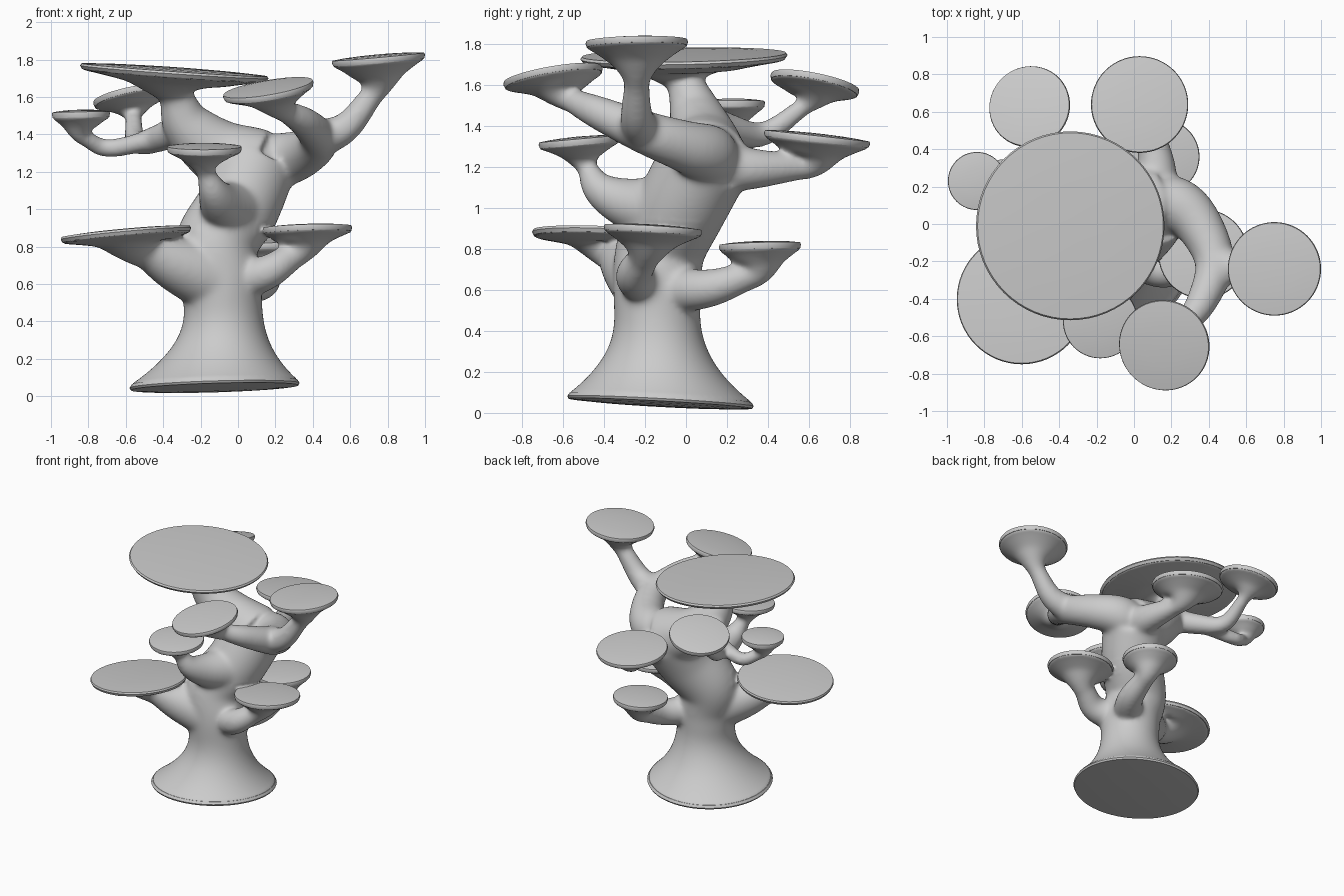
import bpy, bmesh, math
from mathutils import Vector

cube = bpy.data.objects.get("Cube")
if cube:
    bpy.data.objects.remove(cube, do_unlink=True)

stone = bpy.data.materials.new("warm_grey")
stone.use_nodes = True
GREY = (0.6, 0.6, 0.6, 1)
stone.diffuse_color = GREY
stone.node_tree.nodes["Principled BSDF"].inputs["Base Color"].default_value = GREY

SIDES = 64
wood = bmesh.new()
frames = []


def add_object(name, bm):
    mesh = bpy.data.meshes.new(name)
    bm.to_mesh(mesh)
    bm.free()
    mesh.materials.append(stone)
    obj = bpy.data.objects.new(name, mesh)
    bpy.context.scene.collection.objects.link(obj)
    return obj


def spline(points, steps=7):
    """Smooth curve through the points."""
    p = [Vector(q) for q in points]
    p = [p[0] * 2 - p[1]] + p + [p[-1] * 2 - p[-2]]
    out = []
    for a, b, c, d in zip(p, p[1:], p[2:], p[3:]):
        for i in range(steps):
            t = i / steps
            out.append(0.5 * (2 * b + (c - a) * t + (2 * a - 5 * b + 4 * c - d) * t * t
                              + (3 * b - a - 3 * c + d) * t ** 3))
    return out + [p[-2]]


def sweep(bm, rings):
    """Skin a chain of rings, keeping them untwisted, and close both ends."""
    normal = rings[0][1]
    side = normal.orthogonal().normalized()
    loops = []
    for c, n, r in rings:
        side = normal.rotation_difference(n) @ side
        normal = n
        up = n.cross(side)
        loops.append([bm.verts.new(c + (side * math.cos(a) + up * math.sin(a)) * r)
                      for a in (math.tau * k / SIDES for k in range(SIDES))])
    for lo, hi in zip(loops, loops[1:]):
        for k in range(SIDES):
            j = (k + 1) % SIDES
            bm.faces.new((lo[k], lo[j], hi[j], hi[k]))
    bm.faces.new(loops[0][::-1])
    bm.faces.new(loops[-1])


def add_plate(name, centre, n, radius):
    """Thin plate with a rounded rim and a faintly domed face."""
    bm = bmesh.new()
    profile = [(-.03, .975), (-.012, 1), (0, .985), (.006, .75), (.01, .45), (.012, .1)]
    sweep(bm, [(centre + n * h, n, radius * f) for h, f in profile])
    disc = add_object(name, bm)
    bpy.ops.object.select_all(action='DESELECT')
    disc.select_set(True)
    bpy.context.view_layer.objects.active = disc
    bpy.ops.object.shade_smooth_by_angle(angle=math.radians(40))


def limb(name, centre, radius, thick, path, slope=(0, 0), stem=None, facing=1, power=1.9, ease=1):
    """Branch that tapers along its path, then flares out into a tilted plate."""
    centre = Vector(centre)
    n = Vector((-slope[0], -slope[1], 1)).normalized() * facing
    stem = stem or min(radius / 4, 0.09)
    pos = spline(path)
    last = len(pos) - 1
    rings = []
    for i, p in enumerate(pos):
        tangent = (pos[min(i + 1, last)] - pos[max(i - 1, 0)]).normalized()
        rings.append((p, tangent, thick + (stem - thick) * (i / last) ** ease))
    start, end = pos[-1], centre - n * 0.034
    bend = start + tangent * (end - start).length * 0.4
    for i in range(1, 17):
        u = i / 16
        c = start * (1 - u) ** 2 + bend * 2 * u * (1 - u) + end * u * u
        h = u * (1 - u) * 0.8 + u * u
        rings.append((c, tangent.lerp(n, min(1, 1.5 * u)).normalized(),
                      stem + (radius * 0.965 - stem) * h ** power))
    rings.append((centre - n * 0.013, n, radius * 0.99))
    rings.append((centre - n * 0.004, n, radius * 0.975))
    sweep(wood, rings)
    frames.append((centre, n, radius))
    add_plate(name, centre, n, radius)


# Joints shared by several limbs
CROWN = (.08, .09, 1.22)
WAIST = (-.06, -.14, .6)
TOP_FORK = (-.27, .05, 1.45)
FRONT_FORK = (.43, -.21, 1.37)
REAR_FORK = (-.42, .22, 1.38)

# Trunk, running down into the base
limb("base_plate", (-.125, -.125, .045), .455, .225,
     [CROWN, (0, -.02, 1.01), (-.12, -.12, .81), (-.09, -.14, .64), (-.08, -.14, .48)],
     slope=(.03, -.055), stem=.21, facing=-1, power=2.2)

# Crown limbs
limb("top_plate", (-.34, -.01, 1.745), .505, .22,
     [CROWN, (-.11, .09, 1.31), TOP_FORK, (-.33, 0, 1.6)], slope=(-.07, .02))
limb("front_high_plate", (.16, -.65, 1.65), .245, .17,
     [CROWN, (.23, .1, 1.26), (.35, -.01, 1.3), FRONT_FORK, (.36, -.42, 1.46), (.26, -.55, 1.52)],
     slope=(.17, .17))
limb("left_high_plate", (.75, -.24, 1.815), .25, .11,
     [FRONT_FORK, (.58, -.24, 1.44), (.71, -.24, 1.6)], slope=(.09, .02), ease=.7)
limb("back_plate", (.03, .64, 1.35), .26, .16,
     [CROWN, (.12, .3, 1.19), (.07, .56, 1.2)], slope=(0, -.11), ease=.8)
limb("back_right_plate", (-.56, .63, 1.615), .22, .09,
     [TOP_FORK, REAR_FORK, (-.54, .38, 1.36), (-.56, .57, 1.49)], slope=(.2, -.2), stem=.045)
limb("right_small_plate", (-.84, .23, 1.52), .155, .055,
     [REAR_FORK, (-.69, .3, 1.325), (-.82, .25, 1.38)], slope=(.02, 0), stem=.045)

# Lower limbs
limb("front_small_plate", (-.18, -.52, 1.335), .2, .2,
     [(0, -.06, .98), (-.08, -.28, 1.02), (-.13, -.42, 1.09), (-.17, -.48, 1.19)],
     slope=(0, .09), ease=.65)
limb("right_low_plate", (-.6, -.4, .88), .35, .2,
     [WAIST, (-.32, -.26, .7), (-.48, -.34, .775)], slope=(.09, -.04), stem=.1)
limb("left_low_plate", (.37, -.16, .905), .24, .12,
     [WAIST, (.15, -.25, .66), (.29, -.21, .75)], slope=(.03, -.06), stem=.075, ease=.8)
limb("back_low_plate", (.15, .36, .825), .2, .12,
     [WAIST, (.12, .1, .605), (.16, .31, .67)], slope=(.03, .03), stem=.07)


def bake(obj):
    """Apply the modifiers of an object."""
    graph = bpy.context.evaluated_depsgraph_get()
    mesh = bpy.data.meshes.new_from_object(obj.evaluated_get(graph))
    obj.modifiers.clear()
    obj.data = mesh


# Fuse trunk and branches into one body
trunk = add_object("trunk_and_branches", wood)
fuse = trunk.modifiers.new("fuse", 'REMESH')
fuse.mode = 'VOXEL'
fuse.voxel_size = 0.012
bake(trunk)

# Soften the joints but keep the plate rims
soft = trunk.vertex_groups.new(name="soft")
soft.add([v.index for v in trunk.data.vertices
          if not any(abs((v.co - c).dot(n)) < 0.045 and (v.co - c).length < r + 0.05
                     for c, n, r in frames)], 1.0, 'REPLACE')
blend = trunk.modifiers.new("blend", 'SMOOTH')
blend.factor = 0.5
blend.iterations = 32
blend.vertex_group = "soft"
bake(trunk)
trunk.data.materials.clear()
trunk.data.materials.append(stone)
trunk.data.shade_smooth()
